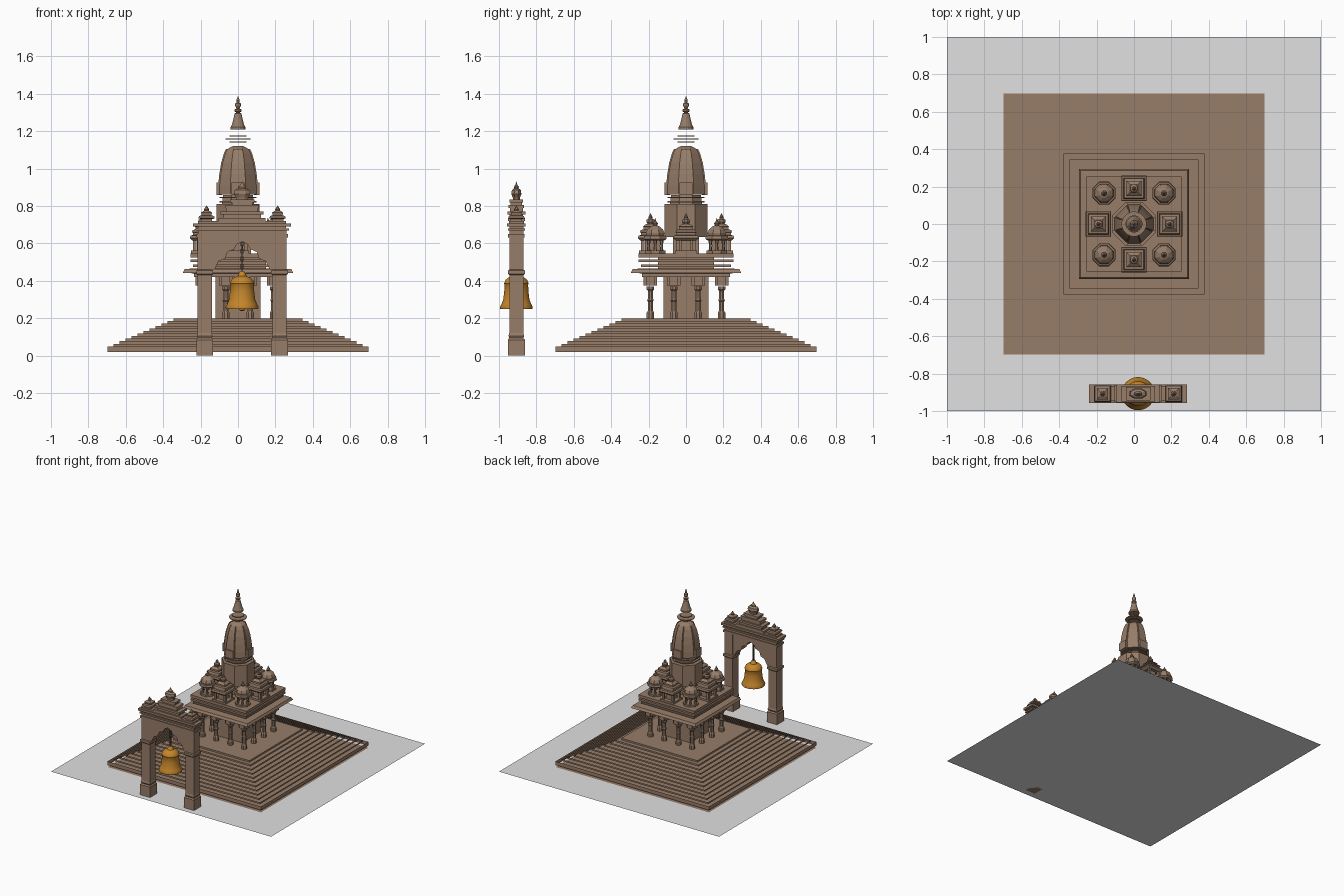
import bpy, bmesh, math


def material(name, rgb):
    m = bpy.data.materials.new(name)
    m.diffuse_color = (*rgb, 1)
    return m


STONE = material("brown_stone", (0.31, 0.205, 0.14))
GOLD = material("bell_gold", (0.56, 0.24, 0.025))
IRON = material("dark_iron", (0.08, 0.065, 0.05))
GROUND = material("pale_grey", (0.75, 0.75, 0.75))


def stack(bm, x, y, prof, n=4, sy=1.0, cap=True, rot=None):
    """Rings of (half width, z) joined into an n-sided solid."""
    rot = math.pi / n if rot is None else rot
    rings = []
    for r, z in prof:
        k = r / math.cos(math.pi / n)
        rings.append([bm.verts.new((x + k * math.cos(rot + 2 * math.pi * i / n),
                                    y + sy * k * math.sin(rot + 2 * math.pi * i / n), z))
                      for i in range(n)])
    for a, b in zip(rings, rings[1:]):
        for i in range(n):
            j = (i + 1) % n
            bm.faces.new((a[i], a[j], b[j], b[i]))
    if cap:
        bm.faces.new(rings[0][::-1])
        bm.faces.new(rings[-1])


def box(bm, x, y, z0, z1, hx, hy=None):
    stack(bm, x, y, [(hx, z0), (hx, z1)], sy=(hy or hx) / hx)


def finish(bm, name, mat, smooth=False):
    me = bpy.data.meshes.new(name)
    bm.to_mesh(me)
    bm.free()
    me.materials.append(mat)
    ob = bpy.data.objects.new(name, me)
    bpy.context.collection.objects.link(ob)
    if smooth:
        bpy.ops.object.select_all(action='DESELECT')
        ob.select_set(True)
        bpy.context.view_layer.objects.active = ob
        bpy.ops.object.shade_smooth_by_angle(angle=math.radians(40))
    return ob


# flat ground sheet
bm = bmesh.new()
bmesh.ops.create_grid(bm, x_segments=1, y_segments=1, size=1)
finish(bm, "ground_sheet", GROUND)

# stepped base: open risers over a floor sheet, closed only near the top
bm = bmesh.new()
bmesh.ops.create_grid(bm, x_segments=1, y_segments=1, size=0.697)
bmesh.ops.translate(bm, verts=bm.verts[:], vec=(0, 0, 0.003))
for i in range(12):
    h = 0.697 - 0.032 * i
    z1 = 0.05 + 0.0136 * i
    z0 = 0.02 if i == 0 else z1 - 0.0136
    stack(bm, 0, 0, [(h, z0), (h, z1)], cap=h < 0.39)
finish(bm, "stepped_base", STONE)

# inner sanctum
bm = bmesh.new()
box(bm, 0, 0, 0.2, 0.44, 0.12)
finish(bm, "sanctum", STONE)

# hall columns round the perimeter
bm = bmesh.new()
grid = (-0.19, -0.065, 0.065, 0.19)
for x in grid:
    for y in grid:
        if max(abs(x), abs(y)) > 0.1:
            stack(bm, x, y, [(0.02, 0.2), (0.02, 0.23), (0.014, 0.24), (0.014, 0.29),
                             (0.018, 0.295), (0.014, 0.305), (0.013, 0.345),
                             (0.02, 0.355), (0.02, 0.37)], n=8)
            box(bm, x, y, 0.375, 0.42, 0.036, 0.022)
            box(bm, x, y, 0.375, 0.42, 0.022, 0.036)
finish(bm, "hall_columns", STONE)

# layered hall roof
bm = bmesh.new()
stack(bm, 0, 0, [(0.235, 0.42), (0.235, 0.44), (0.295, 0.443), (0.285, 0.463), (0.24, 0.466)])
for z0, z1, h in ((0.475, 0.487, 0.24), (0.5, 0.515, 0.255), (0.525, 0.547, 0.255)):
    box(bm, 0, 0, z0, z1, h)
box(bm, 0, 0, 0.46, 0.53, 0.15)
finish(bm, "hall_roof", STONE)

# small square pavilions on the sides
bm = bmesh.new()
for x, y in ((0.19, 0), (-0.19, 0), (0, 0.19), (0, -0.19)):
    box(bm, x, y, 0.547, 0.562, 0.06)
    box(bm, x, y, 0.56, 0.62, 0.028)
    for dx in (-0.042, 0.042):
        for dy in (-0.042, 0.042):
            box(bm, x + dx, y + dy, 0.56, 0.62, 0.009)
    stack(bm, x, y, [(0.055, 0.615), (0.068, 0.628), (0.064, 0.642), (0.05, 0.645),
                     (0.05, 0.658), (0.056, 0.66), (0.052, 0.672), (0.036, 0.675),
                     (0.036, 0.688), (0.04, 0.69), (0.022, 0.705)])
    stack(bm, x, y, [(0.014, 0.7), (0.022, 0.715), (0.02, 0.727), (0.009, 0.735),
                     (0.011, 0.742), (0.001, 0.76)], n=8)
finish(bm, "side_pavilions", STONE)

# small domed pavilions on the corners
bm = bmesh.new()
for x in (-0.16, 0.16):
    for y in (-0.165, 0.165):
        stack(bm, x, y, [(0.055, 0.547), (0.055, 0.562)], n=8)
        for i in range(6):
            a = math.pi / 3 * i
            stack(bm, x + 0.04 * math.cos(a), y + 0.04 * math.sin(a),
                  [(0.008, 0.56), (0.006, 0.59), (0.01, 0.62)], n=6)
        stack(bm, x, y, [(0.048, 0.615), (0.062, 0.625), (0.058, 0.64), (0.048, 0.643),
                         (0.05, 0.655), (0.042, 0.675), (0.025, 0.69), (0.01, 0.697),
                         (0.015, 0.707), (0.007, 0.718), (0.001, 0.735)], n=8)
finish(bm, "corner_pavilions", STONE)

# main tower: drum, neck, curved spire with projecting ribs
bm = bmesh.new()
box(bm, 0, 0, 0.545, 0.64, 0.07)
stack(bm, 0, 0, [(0.115, 0.635), (0.115, 0.81)], n=8)
stack(bm, 0, 0, [(0.085, 0.81), (0.08, 0.86)], n=8)
for h in (0.82, 0.842):
    stack(bm, 0, 0, [(0.1, h), (0.1, h + 0.006)], n=8)
spire = [(0.1, 0.862), (0.098, 0.91), (0.092, 0.97), (0.082, 1.03), (0.068, 1.08),
         (0.056, 1.105), (0.03, 1.12)]
stack(bm, 0, 0, spire, n=8)
ribs = [(r + 0.008, z) for r, z in spire[:-1]]
for wide in (0, 1):
    for r0, r1 in zip(ribs, ribs[1:]):
        rings = []
        for r, z in (r0, r1):
            w = 0.036 * r / 0.108
            hx, hy = (r, w) if wide else (w, r)
            rings.append([bm.verts.new((sx * hx, sy * hy, z))
                          for sx, sy in ((-1, -1), (1, -1), (1, 1), (-1, 1))])
        for i in range(4):
            j = (i + 1) % 4
            bm.faces.new((rings[0][i], rings[0][j], rings[1][j], rings[1][i]))
for x, y in ((0.1, 0), (-0.1, 0), (0, 0.1), (0, -0.1)):
    box(bm, x, y, 0.86, 0.925, 0.036 if y else 0.015, 0.015 if y else 0.036)
finish(bm, "main_tower", STONE)

# thin ribbed crown discs and the finial above
bm = bmesh.new()
for z, r in ((1.14, 0.045), (1.155, 0.066), (1.172, 0.045)):
    stack(bm, 0, 0, [(r, z), (r, z + 0.005)], n=16)
stack(bm, 0, 0, [(0.04, 1.21), (0.04, 1.222), (0.034, 1.23), (0.026, 1.26), (0.018, 1.295),
                 (0.01, 1.3), (0.02, 1.308), (0.02, 1.316), (0.008, 1.322), (0.015, 1.335),
                 (0.015, 1.348), (0.006, 1.355), (0.009, 1.365), (0.001, 1.387)], n=12)
finish(bm, "crown_finial", STONE)

# gateway pillars
GX, GY = 0.022, -0.907
bm = bmesh.new()
for s in (-1, 1):
    x = GX + s * 0.2
    stack(bm, x, GY, [(0.045, 0), (0.045, 0.085), (0.038, 0.095), (0.042, 0.105),
                      (0.038, 0.12), (0.038, 0.43), (0.045, 0.437), (0.045, 0.455),
                      (0.038, 0.46), (0.038, 0.64)])
finish(bm, "gate_pillars", STONE)

# cusped arch panel between the pillars
bm = bmesh.new()
half = [(0.165, 0.45), (0.145, 0.465), (0.125, 0.505), (0.09, 0.52), (0.078, 0.555),
        (0.042, 0.57), (0.03, 0.595)]
outline = [(-0.165, 0.64)] + [(-x, z) for x, z in half] + [(0, 0.61)] + half[::-1] + [(0.165, 0.64)]
f = bm.faces.new([bm.verts.new((GX + x, GY - 0.036, z)) for x, z in outline])
res = bmesh.ops.extrude_face_region(bm, geom=[f])
bmesh.ops.translate(bm, vec=(0, 0.072, 0),
                    verts=[v for v in res["geom"] if isinstance(v, bmesh.types.BMVert)])
bmesh.ops.recalc_face_normals(bm, faces=bm.faces[:])
finish(bm, "gate_arch", STONE)

# gateway lintel, tiers and turrets
bm = bmesh.new()
for z0, z1, hx, hy in ((0.633, 0.65, 0.245, 0.044), (0.65, 0.668, 0.236, 0.037),
                       (0.668, 0.68, 0.25, 0.046), (0.68, 0.69, 0.235, 0.038),
                       (0.69, 0.707, 0.262, 0.05), (0.707, 0.72, 0.235, 0.04),
                       (0.72, 0.735, 0.125, 0.045), (0.735, 0.755, 0.1, 0.036),
                       (0.755, 0.772, 0.115, 0.048), (0.772, 0.79, 0.085, 0.035),
                       (0.79, 0.806, 0.09, 0.042), (0.806, 0.82, 0.055, 0.03),
                       (0.82, 0.834, 0.065, 0.036)):
    box(bm, GX, GY, z0, z1, hx, hy)
stack(bm, GX, GY, [(0.03, 0.834), (0.032, 0.845), (0.045, 0.865), (0.04, 0.885), (0.02, 0.895),
                   (0.022, 0.903), (0.01, 0.912), (0.001, 0.93)], n=8, sy=0.6)
for s in (-1, 1):
    stack(bm, GX + s * 0.19, GY, [(0.03, 0.715), (0.03, 0.73), (0.044, 0.735), (0.04, 0.747),
                                  (0.026, 0.75), (0.03, 0.765), (0.014, 0.775)])
    stack(bm, GX + s * 0.19, GY, [(0.01, 0.77), (0.014, 0.782), (0.001, 0.802)], n=8)
finish(bm, "gate_top", STONE)

# hanging bell
bm = bmesh.new()
stack(bm, GX, GY, [(0.078, 0.262), (0.086, 0.25), (0.088, 0.258), (0.08, 0.275), (0.07, 0.3),
                   (0.065, 0.34), (0.063, 0.38), (0.066, 0.385), (0.063, 0.392), (0.058, 0.405),
                   (0.042, 0.418), (0.025, 0.425), (0.02, 0.435), (0.012, 0.45)], n=32)
stack(bm, GX, GY, [(0.005, 0.265), (0.016, 0.255), (0.016, 0.245), (0.005, 0.238)], n=12)
finish(bm, "bell", GOLD, smooth=True)

# chain links, alternately turned
bm = bmesh.new()
for i in range(8):
    z = 0.447 + i * 0.02
    wide, thin = 0.007, 0.0025
    for s in (-1, 1):
        dx, dy = (s * 0.005, 0) if i % 2 else (0, s * 0.005)
        box(bm, GX + dx, GY + dy, z, z + 0.022, thin)
    for zz in (z, z + 0.018):
        box(bm, GX, GY, zz, zz + 0.004, wide if i % 2 else thin, thin if i % 2 else wide)
finish(bm, "bell_chain", IRON)
